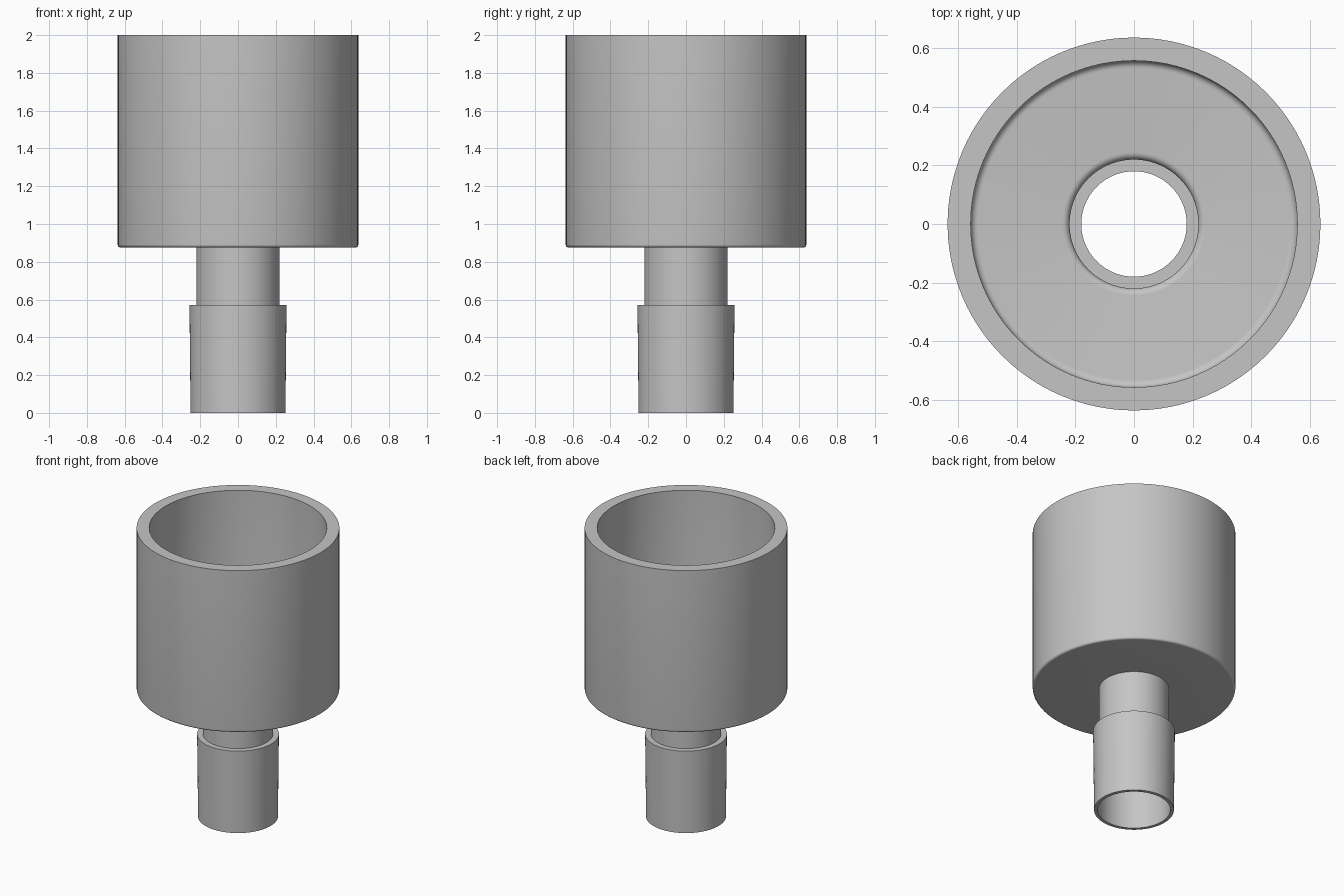
import bpy, bmesh
from math import sin, cos, pi, radians

SEGMENTS = 96

cube = bpy.data.objects.get("Cube")
if cube:
    bpy.data.objects.remove(cube, do_unlink=True)

grey = bpy.data.materials.new("light_grey")
grey.use_nodes = True
colour = (0.56, 0.56, 0.56, 1)
grey.diffuse_color = colour
grey.node_tree.nodes["Principled BSDF"].inputs["Base Color"].default_value = colour


def arc(r, z, radius, start, end, steps=6):
    """Profile points on a rounded corner centred at (r, z), angles in degrees."""
    angles = [radians(start + (end - start) * i / steps) for i in range(steps + 1)]
    return [(r + radius * cos(a), z + radius * sin(a)) for a in angles]


def lathe(name, profile):
    """Turn a closed (radius, height) profile around the z axis."""
    bm = bmesh.new()
    verts = [bm.verts.new((r, 0, z)) for r, z in profile]
    edges = [bm.edges.new((v, verts[i - 1])) for i, v in enumerate(verts)]
    bmesh.ops.spin(bm, geom=verts + edges, cent=(0, 0, 0), axis=(0, 0, 1),
                   angle=2 * pi, steps=SEGMENTS, use_merge=True)
    bmesh.ops.remove_doubles(bm, verts=bm.verts, dist=0.0001)
    bmesh.ops.recalc_face_normals(bm, faces=bm.faces)
    mesh = bpy.data.meshes.new(name)
    bm.to_mesh(mesh)
    bm.free()
    mesh.materials.append(grey)
    obj = bpy.data.objects.new(name, mesh)
    bpy.context.collection.objects.link(obj)
    bpy.ops.object.select_all(action="DESELECT")
    obj.select_set(True)
    bpy.context.view_layer.objects.active = obj
    bpy.ops.object.shade_smooth_by_angle(angle=radians(35))
    return obj


top, rim, bore = 2.0, 0.637, 0.558
base, floor = 0.876, 0.96
neck_out, neck_in = 0.22, 0.18
joint_top, neck_foot = 0.571, 0.53

# Open cup with rounded base, filleted floor and eased drain hole
cup = [(rim, top), (bore, top)]
cup += arc(bore - 0.025, floor + 0.025, 0.025, 0, -90)
cup += arc(neck_out + 0.025, floor - 0.025, 0.025, 90, 180)
cup += [(neck_out, base)]
cup += arc(rim - 0.015, base + 0.015, 0.015, -90, 0)
lathe("cup", cup)

# Straight tube joining the cup to the plug
lathe("neck", [(neck_out, neck_foot), (neck_out, 0.90),
               (neck_in, 0.90), (neck_in, neck_foot)])

# Thin tapered plug, open at the bottom
lathe("tapered_joint", [(0.229, 0), (0.251, 0), (0.257, joint_top),
                        (neck_out, joint_top), (neck_out, neck_foot),
                        (0.229, neck_foot)])
